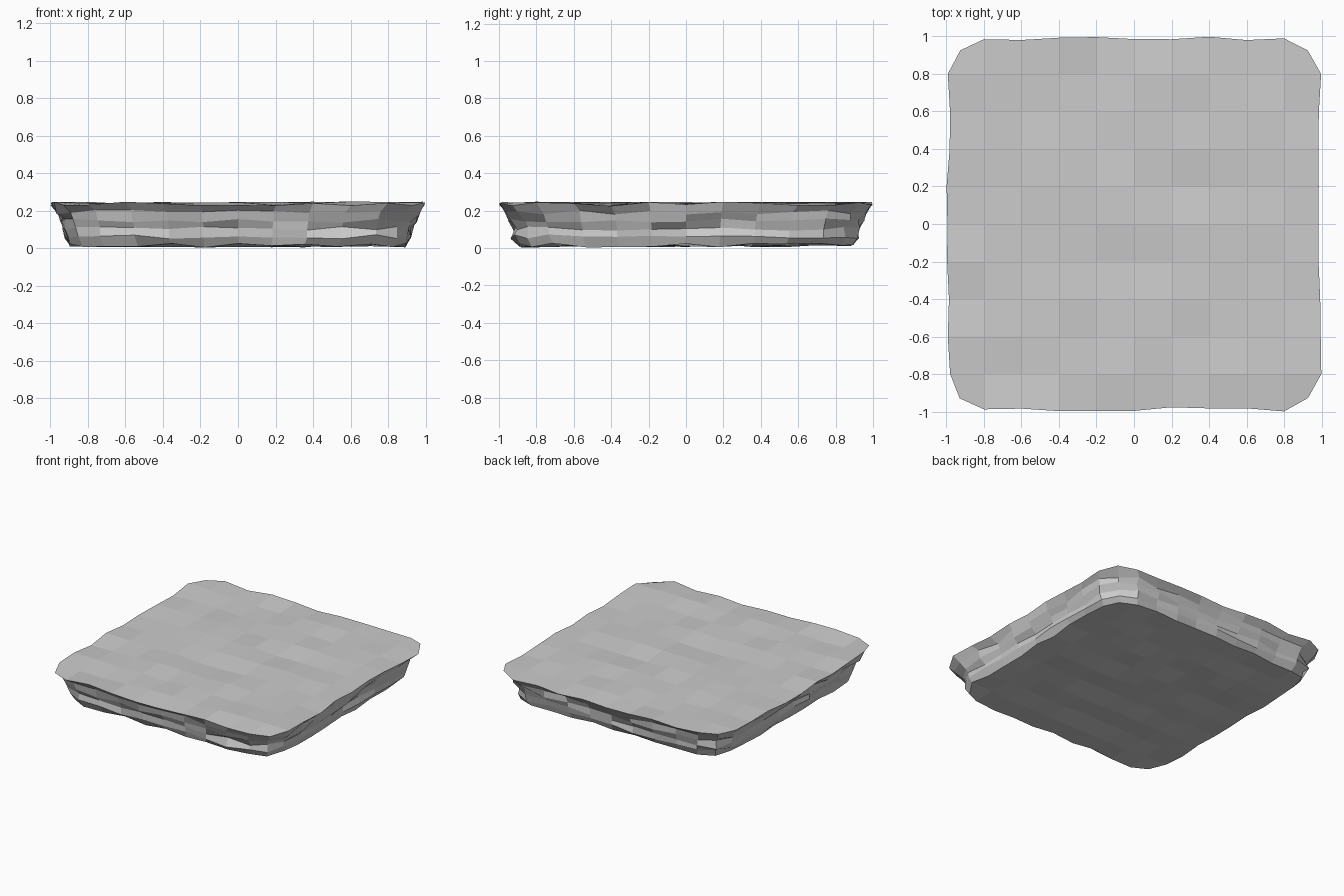
import bpy, bmesh, random

if "Cube" in bpy.data.objects:
    bpy.data.objects.remove(bpy.data.objects["Cube"])

random.seed(4)
N = 10
# Half-width and height of each ring, bottom to top
RINGS = [(0.89, 0.02), (0.92, 0.065), (0.92, 0.107), (0.935, 0.15), (0.95, 0.195), (0.987, 0.24)]
K = len(RINGS) - 1

bm = bmesh.new()
verts = {}


def vert(i, j, k):
    """Lattice vertex on the slab's surface, roughened a little."""
    if (i, j, k) not in verts:
        u, v = 2 * i / N - 1, 2 * j / N - 1
        w, z = RINGS[k]
        rim_x, rim_y = i in (0, N), j in (0, N)
        s = w if k < K else 1.0
        x, y = u * s, v * s
        rough = random.uniform(-0.012, 0.012) * (1.5 if 0 < k < K else 1)
        if rim_x and rim_y:                      # clipped corners
            c = w * 0.935 + rough
            x, y = u * c, v * c
        elif rim_x:
            x = u * (w + rough)
        elif rim_y:
            y = v * (w + rough)
        z += random.uniform(-0.012, 0.012)
        verts[i, j, k] = bm.verts.new((x, y, z))
    return verts[i, j, k]


def quad(*keys):
    bm.faces.new([vert(*key) for key in keys])


# Top and bottom faces
for i in range(N):
    for j in range(N):
        for k in (0, K):
            quad((i, j, k), (i + 1, j, k), (i + 1, j + 1, k), (i, j + 1, k))

# Four rough side walls
for a in range(N):
    for k in range(K):
        for e in (0, N):
            quad((a, e, k), (a + 1, e, k), (a + 1, e, k + 1), (a, e, k + 1))
            quad((e, a, k), (e, a + 1, k), (e, a + 1, k + 1), (e, a, k + 1))

bmesh.ops.recalc_face_normals(bm, faces=bm.faces)

# Rest the lowest point just on the ground
low = min(v.co.z for v in bm.verts)
bmesh.ops.translate(bm, verts=bm.verts, vec=(0, 0, 0.004 - low))

mesh = bpy.data.meshes.new("stone_slab")
bm.to_mesh(mesh)
bm.free()
slab = bpy.data.objects.new("stone_slab", mesh)
bpy.context.collection.objects.link(slab)
